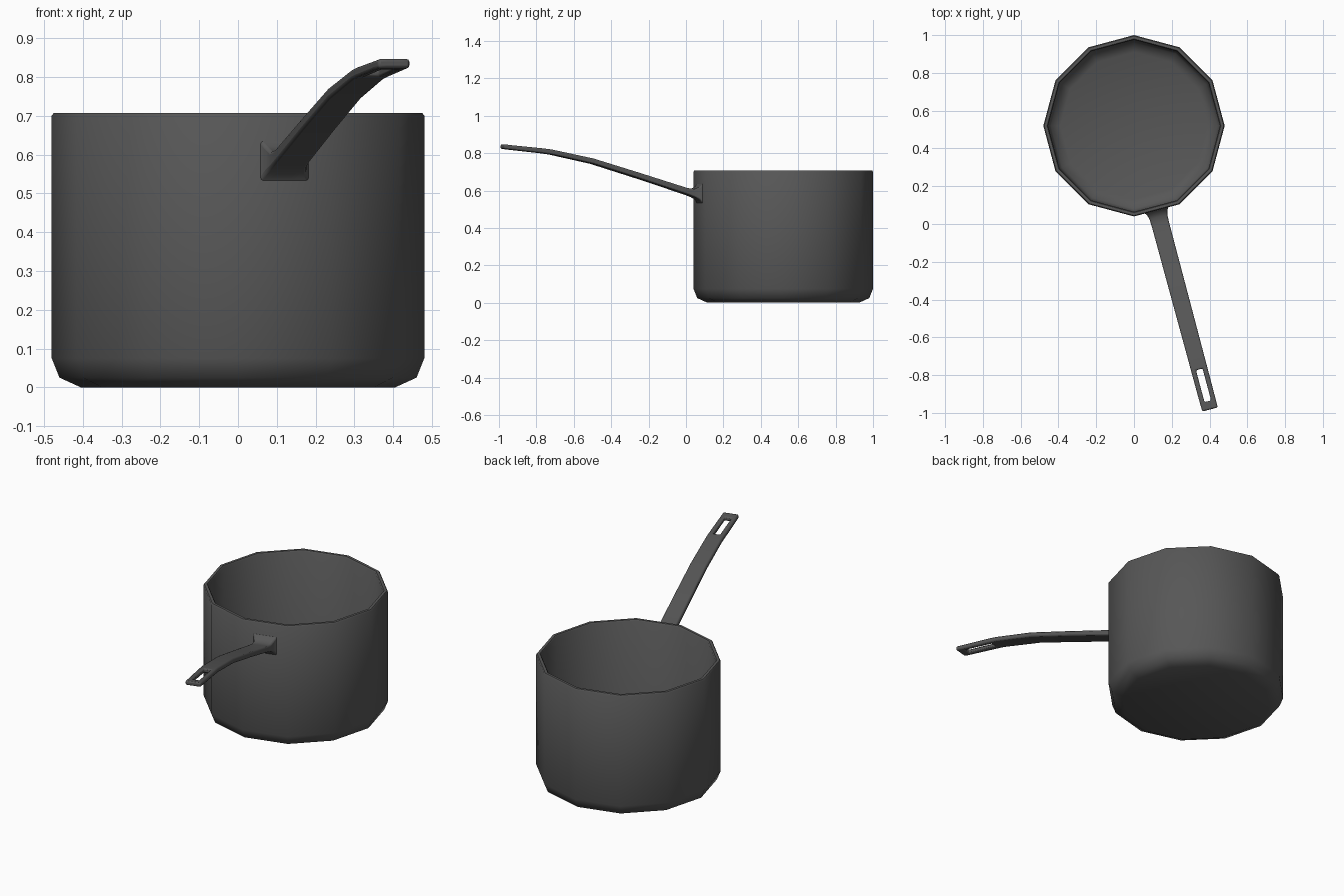
import bpy, bmesh, math
from mathutils import Vector

if "Cube" in bpy.data.objects:
    bpy.data.objects.remove(bpy.data.objects["Cube"])

metal = bpy.data.materials.new("dark_grey_metal")
metal.diffuse_color = (0.095, 0.095, 0.095, 1)
metal.use_nodes = True
metal.node_tree.nodes["Principled BSDF"].inputs["Base Color"].default_value = metal.diffuse_color


def finish(bm, name, angle):
    bmesh.ops.recalc_face_normals(bm, faces=bm.faces)
    me = bpy.data.meshes.new(name)
    bm.to_mesh(me)
    bm.free()
    me.materials.append(metal)
    ob = bpy.data.objects.new(name, me)
    bpy.context.collection.objects.link(ob)
    bpy.ops.object.select_all(action='DESELECT')
    ob.select_set(True)
    bpy.context.view_layer.objects.active = ob
    bpy.ops.object.shade_smooth_by_angle(angle=math.radians(angle))
    return ob


# Pot: 12-sided shell from an outer and inner profile (radius, height)
SIDES, CENTRE = 12, Vector((0, 0.52, 0))
profile = [(0.405, 0), (0.46, 0.025), (0.48, 0.075), (0.48, 0.70), (0.475, 0.707),
           (0.46, 0.707), (0.455, 0.70), (0.455, 0.085), (0.44, 0.045), (0.39, 0.025)]
bm = bmesh.new()
rings = []
for r, z in profile:
    rings.append([bm.verts.new(CENTRE + Vector((r * math.cos(a), r * math.sin(a), z)))
                  for a in (2 * math.pi * i / SIDES for i in range(SIDES))])
for lo, hi in zip(rings, rings[1:]):
    for i in range(SIDES):
        j = (i + 1) % SIDES
        bm.faces.new((lo[i], lo[j], hi[j], hi[i]))
bm.faces.new(rings[0])
bm.faces.new(rings[-1])
finish(bm, "pot", 50)

# Handle: curved strip leaving the side face at -75 degrees, with a flared root and a hanging slot
ANG = math.radians(-75)
out = Vector((math.cos(ANG), math.sin(ANG), 0))
side = Vector((-math.sin(ANG), math.cos(ANG), 0))
# distance from pot centre, height, half width, half thickness
stations = [(0.460, 0.583, 0.068, 0.056), (0.474, 0.586, 0.056, 0.036),
            (0.500, 0.586, 0.049, 0.022), (0.540, 0.596, 0.047, 0.017),
            (0.800, 0.678, 0.046, 0.015), (1.060, 0.757, 0.045, 0.014),
            (1.290, 0.806, 0.044, 0.013), (1.335, 0.812, 0.044, 0.013),
            (1.510, 0.830, 0.043, 0.012), (1.555, 0.835, 0.042, 0.012)]
SLOT = 7
bm = bmesh.new()
layers = {}
for s in (1, -1):
    layers[s] = [[bm.verts.new(CENTRE + out * r + side * x + Vector((0, 0, z + s * t)))
                  for x in (-w, -0.018, 0.018, w)] for r, z, w, t in stations]
top, bot = layers[1], layers[-1]
last = len(stations) - 1


def wall(k0, c0, k1, c1):
    bm.faces.new((top[k0][c0], top[k1][c1], bot[k1][c1], bot[k0][c0]))


for k in range(last):
    for c in range(3):
        if (k, c) != (SLOT, 1):
            for g in (top, bot):
                bm.faces.new((g[k][c], g[k][c + 1], g[k + 1][c + 1], g[k + 1][c]))
    wall(k, 0, k + 1, 0)
    wall(k, 3, k + 1, 3)
for c in range(3):
    wall(0, c, 0, c + 1)
    wall(last, c, last, c + 1)
# slot sides
for c in (1, 2):
    wall(SLOT, c, SLOT + 1, c)
for k in (SLOT, SLOT + 1):
    wall(k, 1, k, 2)
handle = finish(bm, "handle", 50)
bev = handle.modifiers.new("rounded_edges", 'BEVEL')
bev.width = 0.007
bev.segments = 2
bev.limit_method = 'ANGLE'
bev.angle_limit = math.radians(50)
